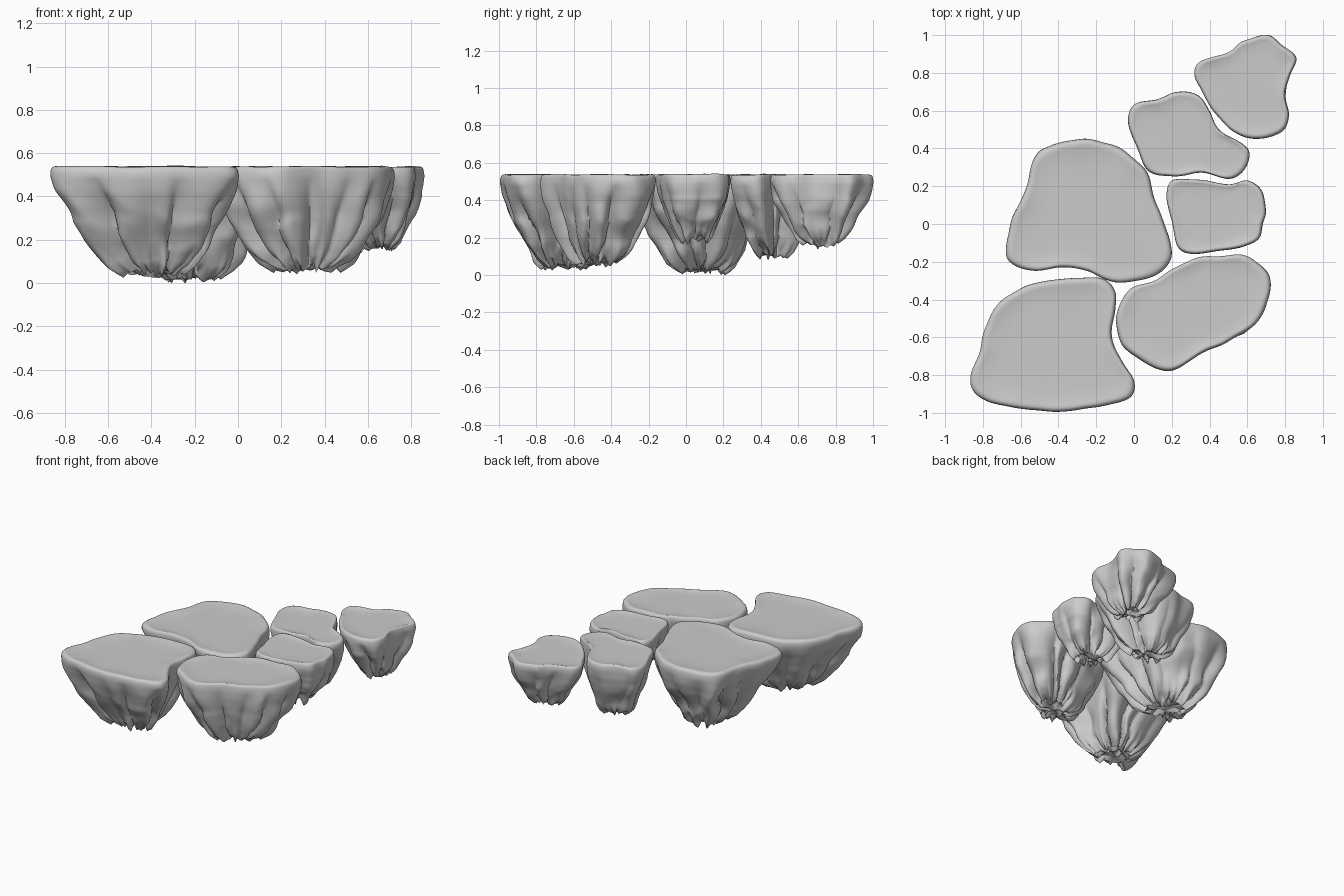
import bpy, bmesh, math, random
from mathutils import Vector, noise

if "Cube" in bpy.data.objects:
    bpy.data.objects.remove(bpy.data.objects["Cube"])

N = 160        # points around each rock
TOP = 0.54

# side profile: (depth 0..1, width factor)
PROFILE = [(0, .995), (.06, 1.0), (.18, .98), (.35, .915), (.5, .83), (.65, .72),
           (.8, .62), (.92, .51), (1, .36)]


def width(t):
    for (a, u), (b, v) in zip(PROFILE, PROFILE[1:]):
        if t <= b:
            return u + (v - u) * (t - a) / (b - a)
    return PROFILE[-1][1]


def outline(pts):
    """Closed smooth curve through the points, evenly resampled to N."""
    p = [Vector(q) for q in pts]
    n, fine = len(p), []
    for i in range(n):
        a, b, c, d = p[i - 1], p[i], p[(i + 1) % n], p[(i + 2) % n]
        for k in range(20):
            t = k / 20
            fine.append(0.5 * (2 * b + (c - a) * t + (2 * a - 5 * b + 4 * c - d) * t * t
                               + (3 * b - a - 3 * c + d) * t ** 3))
    seg = [(fine[(i + 1) % len(fine)] - fine[i]).length for i in range(len(fine))]
    step, out, acc, j = sum(seg) / N, [], 0, 0
    for i in range(N):
        while acc + seg[j] < i * step and j < len(seg) - 1:
            acc += seg[j]
            j += 1
        f = (i * step - acc) / seg[j]
        out.append(fine[j].lerp(fine[(j + 1) % len(fine)], f))
    if sum(out[i - 1].cross(out[i]) for i in range(N)) < 0:
        out.reverse()
    return out


def rock(name, pts, tip, base, seed, lobes, fat=0.0, wiggle=.006):
    rng = random.Random(seed)
    rim = outline(pts)
    mid = sum(rim, Vector((0, 0))) / N
    # small chips along the rim
    rim = [p + (p - mid).normalized() * noise.noise(Vector((p.x * 9, p.y * 9, seed))) * wiggle
           for p in rim]
    tip = Vector(tip)
    height = TOP - base
    # uneven creases that split the underside into rounded flutes
    cuts = [(k + rng.uniform(-.3, .3)) / lobes for k in range(lobes)]
    deep = [rng.uniform(.08, .24) for _ in cuts]
    long = [rng.uniform(-.06, .07) for _ in cuts]

    def flute(u):
        u = (u - cuts[0]) % 1 + cuts[0]
        for k in range(lobes):
            a = cuts[k]
            b = cuts[k + 1] if k + 1 < lobes else cuts[0] + 1
            if u <= b:
                w = (u - a) / (b - a)
                d = deep[k] * (1 - w) + deep[(k + 1) % lobes] * w
                return d * (abs(2 * w - 1) ** 2.2), long[k] * (1 - abs(2 * w - 1))
        return 0, 0

    bm = bmesh.new()
    rings = []

    def ring(fn):
        rings.append([bm.verts.new(fn(i)) for i in range(N)])

    def sway(i):
        return noise.noise(Vector((rim[i].x * 5, rim[i].y * 5, 9))) * .008

    # flat top with a soft rounded rim
    for s, z in ((.3, -.010), (.65, -.010), (.82, -.008), (.89, -.004), (.93, -.002),
                 (.955, -.004), (.975, -.009), (.988, -.017)):
        ring(lambda i: (*(mid + (rim[i] - mid) * s), TOP + z + sway(i) * max(0, s - .65) * 3))

    # fluted sides
    def side(i, t):
        p = rim[i] - mid
        n3 = Vector((rim[i].x * 3, rim[i].y * 3, t * 2 + seed))
        warp = noise.noise(n3) * .035 * min(1, t * 2)
        d, stretch = flute(i / N + warp)
        grow = min(1, max(0, (t - .04) / .48))
        ledge = (.16 - abs(noise.noise(n3 * 1.5 + Vector((7, 3, 1))))) * .06
        bump = (noise.noise(n3 * 1.7) * .06 + ledge) * grow
        s = width(t) * (1 - d * 1.2 * grow + stretch * grow) + bump
        s += fat * grow
        c = mid.lerp(tip, t)
        rag = max(0, (t - .7) / .3)
        fine = noise.noise(Vector((rim[i].x * 17, rim[i].y * 17, seed))) * .055
        z = TOP - .028 - t * (height - .055) + rag * (fine + d * .25)
        z += sway(i) * (1 - t)
        q = c + p * s
        return (q.x, q.y, max(0, z))

    rows = 26
    for r in range(rows + 1):
        t = r / rows
        ring(lambda i: side(i, t))

    # ragged underside
    for s in (.75, .5, .25):
        def under(i):
            q = tip + (rim[i] - mid) * (.36 + fat) * s
            z = base + .035 + noise.noise(Vector((q.x * 22, q.y * 22, seed))) * .05
            return (q.x, q.y, max(0, z))
        ring(under)

    for a, b in zip(rings, rings[1:]):
        for i in range(N):
            j = (i + 1) % N
            bm.faces.new((a[i], b[i], b[j], a[j]))
    for loop, c in ((rings[0], (*mid, TOP - .010)), (rings[-1], (*tip, base + .02))):
        v = bm.verts.new(c)
        for i in range(N):
            bm.faces.new((v, loop[i], loop[(i + 1) % N]))
    bmesh.ops.recalc_face_normals(bm, faces=bm.faces)
    for f in bm.faces:
        f.smooth = True
    me = bpy.data.meshes.new(name)
    bm.to_mesh(me)
    bm.free()
    ob = bpy.data.objects.new(name, me)
    bpy.context.collection.objects.link(ob)
    bpy.context.view_layer.objects.active = ob
    bpy.ops.object.select_all(action='DESELECT')
    ob.select_set(True)
    bpy.ops.object.shade_smooth_by_angle(angle=math.radians(60))


# large front left rock
rock("front_left_rock", [(-.865, -.8), (-.84, -.9), (-.7, -.96), (-.42, -.995), (-.15, -.96), (-.02, -.92),
     (0, -.83), (-.06, -.73), (-.12, -.6), (-.1, -.46), (-.1, -.36), (-.16, -.29), (-.3, -.285),
     (-.47, -.3), (-.6, -.34), (-.72, -.42), (-.79, -.55), (-.82, -.68)], (-.38, -.66), .02, 1, 11, -.02)
# large rear left rock
rock("rear_left_rock", [(-.68, -.14), (-.65, -.21), (-.53, -.25), (-.38, -.23), (-.25, -.25), (-.1, -.31),
     (.1, -.28), (.19, -.2), (.19, -.08), (.12, .1), (.07, .27), (-.02, .36), (-.12, .42),
     (-.27, .45), (-.45, .41), (-.53, .35), (-.57, .2), (-.65, .02)], (-.22, .07), 0, 2, 12, -.02)
# long front right rock
rock("front_right_rock", [(-.09, -.48), (-.07, -.63), (.02, -.71), (.18, -.78), (.35, -.69), (.5, -.62),
     (.64, -.53), (.71, -.4), (.72, -.28), (.65, -.2), (.57, -.16), (.45, -.17), (.33, -.18),
     (.2, -.24), (.1, -.3), (-.03, -.35)], (.32, -.48), .04, 3, 11, .03)
# small centre right rock
rock("centre_right_rock", [(.17, .13), (.2, .02), (.23, -.12), (.31, -.16), (.45, -.14), (.58, -.12), (.66, -.08),
     (.68, .0), (.7, .07), (.67, .18), (.6, .23), (.5, .21), (.38, .23), (.25, .24), (.19, .22)],
     (.44, .05), .17, 4, 9, .02)
# small rear right rock
rock("rear_right_rock", [(-.03, .52), (.02, .4), (.08, .28), (.2, .25), (.35, .27), (.5, .24), (.58, .28),
     (.61, .38), (.55, .44), (.45, .5), (.4, .6), (.34, .68), (.22, .7), (.12, .66), (0, .63)],
     (.27, .46), .08, 5, 9, .02)
# far corner rock
rock("far_corner_rock", [(.32, .78), (.36, .7), (.42, .6), (.52, .49), (.65, .45), (.78, .49), (.82, .57),
     (.8, .68), (.82, .78), (.86, .88), (.78, .95), (.7, 1.0), (.58, .97), (.5, .91), (.35, .86)],
     (.65, .73), .14, 6, 9, -.02)
